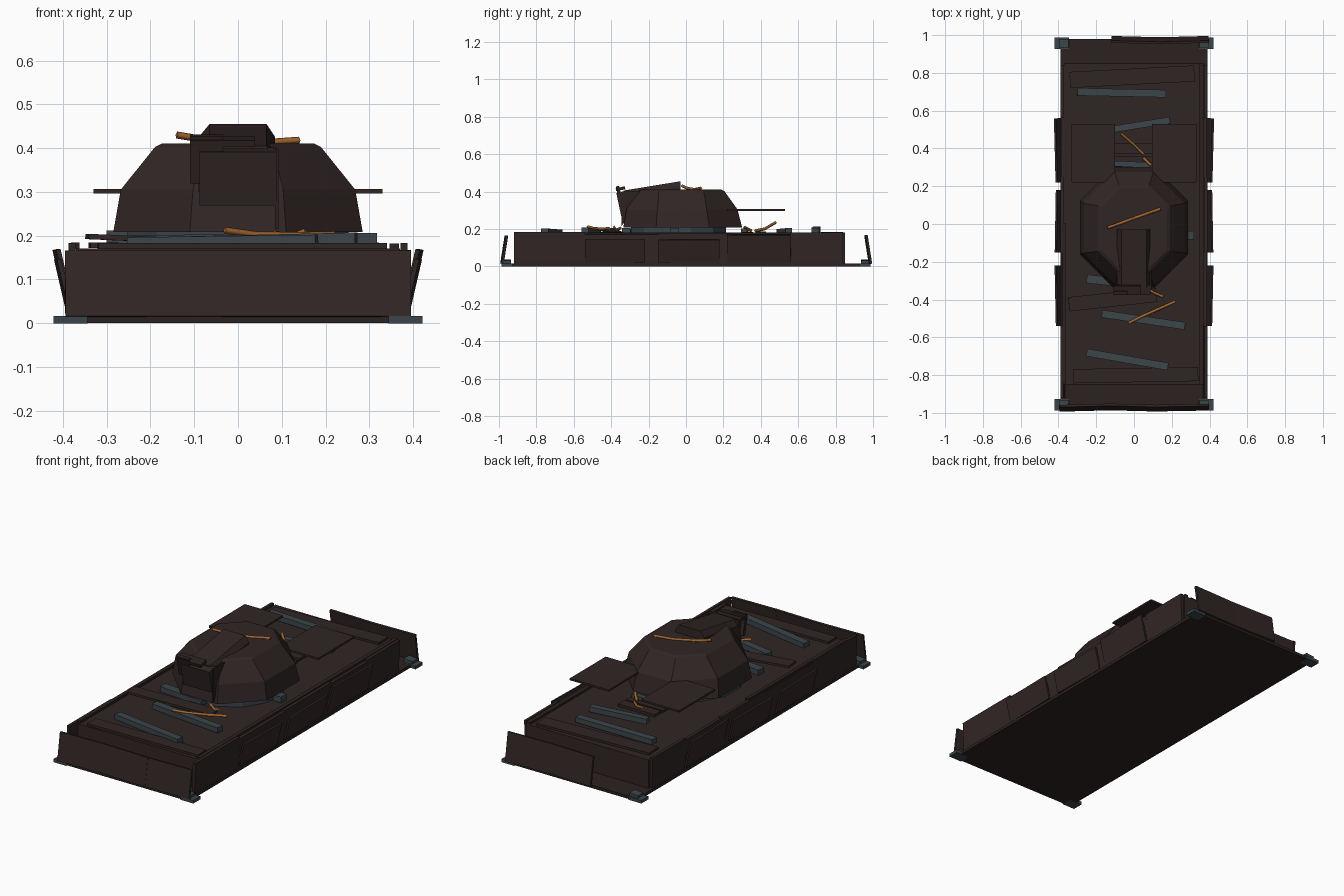
import bpy, bmesh
from math import radians, atan2, cos, sin, pi
from mathutils import Vector

old = bpy.data.objects.get("Cube")
if old:
    bpy.data.objects.remove(old)


def material(name, rgb):
    m = bpy.data.materials.new(name)
    m.use_nodes = True
    m.diffuse_color = (*rgb, 1)
    m.node_tree.nodes["Principled BSDF"].inputs["Base Color"].default_value = (*rgb, 1)
    m.node_tree.nodes["Principled BSDF"].inputs["Roughness"].default_value = 0.9
    return m


BROWN = material("charred brown", (0.030, 0.019, 0.018))
DARK = material("dark burnt plate", (0.024, 0.016, 0.015))
STEEL = material("blue grey steel", (0.045, 0.060, 0.069))
RUST = material("orange rust", (0.36, 0.13, 0.03))


def finish(name, bm, mat):
    bmesh.ops.recalc_face_normals(bm, faces=bm.faces)
    mesh = bpy.data.meshes.new(name)
    bm.to_mesh(mesh)
    bm.free()
    mesh.materials.append(mat)
    ob = bpy.data.objects.new(name, mesh)
    bpy.context.collection.objects.link(ob)
    return ob


def box(name, loc, size, mat, rot=(0, 0, 0)):
    bm = bmesh.new()
    bmesh.ops.create_cube(bm, size=1)
    bmesh.ops.scale(bm, vec=size, verts=bm.verts)
    ob = finish(name, bm, mat)
    ob.location = loc
    ob.rotation_euler = [radians(a) for a in rot]
    return ob


def beam(name, a, b, width, height, mat):
    """Box laid between two points."""
    a, b = Vector(a), Vector(b)
    d = b - a
    pitch = -atan2(d.z, d.xy.length)
    ob = box(name, (a + b) / 2, (d.length, width, height), mat)
    ob.rotation_euler = (0, pitch, atan2(d.y, d.x))
    return ob


def loft(name, rings, mat):
    """Closed solid through rings with equal point counts."""
    bm = bmesh.new()
    loops = [[bm.verts.new(p) for p in ring] for ring in rings]
    n = len(loops[0])
    for low, high in zip(loops, loops[1:]):
        for i in range(n):
            j = (i + 1) % n
            bm.faces.new((low[i], low[j], high[j], high[i]))
    bm.faces.new(loops[0][::-1])
    bm.faces.new(loops[-1])
    return finish(name, bm, mat)


def rod(name, points):
    """Thin bent rod."""
    cu = bpy.data.curves.new(name, "CURVE")
    cu.dimensions = "3D"
    cu.bevel_depth = 0.008
    cu.bevel_resolution = 0
    cu.use_fill_caps = True
    sp = cu.splines.new("POLY")
    sp.points.add(len(points) - 1)
    for p, co in zip(sp.points, points):
        p.co = (*co, 1)
    cu.materials.append(RUST)
    bpy.context.collection.objects.link(bpy.data.objects.new(name, cu))


# Ground slab and main hull
box("base_slab", (0, 0, 0.008), (0.78, 1.96, 0.016), DARK)
box("hull", (0, 0, 0.092), (0.74, 1.70, 0.156), BROWN)

# Corner feet
for sx, side in ((1, "left"), (-1, "right")):
    for sy, end in ((1, "back"), (-1, "front")):
        box(f"{end}_{side}_foot", (sx * 0.383, sy * 0.957, 0.008), (0.078, 0.06, 0.017), STEEL)
        box(f"{end}_{side}_foot_cap", (sx * 0.37, sy * 0.957, 0.025), (0.05, 0.045, 0.018),
            STEEL, (0, sx * 6, 0))

# End plates leaning against the slab
for x0, x1, turn in ((-0.395, -0.115, 1.5), (-0.12, 0.135, -1.5), (0.13, 0.395, 1)):
    box("front_plate", ((x0 + x1) / 2, -0.972, 0.09), (x1 - x0, 0.012, 0.152), BROWN, (-9, 0, turn))
for x0, x1, turn in ((-0.12, 0.14, -1.5), (0.13, 0.395, 1.5)):
    box("back_plate", ((x0 + x1) / 2, 0.974, 0.09), (x1 - x0, 0.012, 0.155), BROWN, (9, 0, turn))

# Side walls, with plates leaning outwards in the middle
for s, side in ((1, "left"), (-1, "right")):
    for y0, y1, top in ((-0.92, -0.54, 0.183), (-0.54, -0.15, 0.172),
                        (-0.15, 0.25, 0.178), (0.25, 0.56, 0.173), (0.56, 0.84, 0.182)):
        box(f"{side}_wall", (s * 0.377, (y0 + y1) / 2, (top + 0.016) / 2),
            (0.016, y1 - y0, top - 0.016), BROWN, (0, s * 2, 0))
    for y0, y1, top, turn in ((-0.54, -0.22, 0.148, 1.2), (-0.15, 0.18, 0.145, -1), (0.22, 0.56, 0.17, 1.5)):
        box(f"{side}_leaning_plate", (s * 0.398, (y0 + y1) / 2, (top + 0.02) / 2),
            (0.01, y1 - y0, top - 0.02), BROWN, (0, s * 13, -s * turn))
box("left_rail", (0.357, 0, 0.174), (0.022, 1.70, 0.016), DARK)
box("right_rail", (-0.372, -0.42, 0.176), (0.02, 0.85, 0.016), DARK)

# Loose planks on the deck
box("front_plank", (0.01, -0.80, 0.177), (0.66, 0.075, 0.012), BROWN, (0, 0, 1))
box("back_plank", (-0.01, 0.78, 0.178), (0.66, 0.085, 0.012), BROWN, (0, 0, 3))
beam("middle_plank", (-0.345, -0.425, 0.198), (0.12, -0.375, 0.178), 0.075, 0.012, BROWN)
for y, z in ((0.33, 0.176), (0.40, 0.18)):
    box("rear_hatch_slat", (0, y, z), (0.22, 0.055, 0.014), BROWN)

# Fallen steel beams
for a, b, w in (
        ((-0.30, 0.70, 0.198), (0.17, 0.69, 0.192), 0.04),
        ((-0.12, 0.50, 0.185), (0.19, 0.55, 0.190), 0.035),
        ((-0.10, 0.32, 0.188), (0.10, 0.31, 0.188), 0.03),
        ((-0.25, -0.29, 0.186), (0.02, -0.32, 0.190), 0.045),
        ((-0.17, -0.475, 0.183), (0.27, -0.54, 0.193), 0.04),
        ((-0.25, -0.68, 0.182), (0.18, -0.755, 0.188), 0.04)):
    beam("steel_beam", a, b, w, 0.028, STEEL)
box("steel_block", (0.293, -0.06, 0.19), (0.05, 0.045, 0.032), STEEL)

# Turret ring
loft("turret_ring", [[(0.262 * cos(pi * (i + 0.5) / 6), 0.262 * sin(pi * (i + 0.5) / 6) - 0.04, z)
                      for i in range(12)] for z in (0.168, 0.21)], STEEL)


# Faceted turret
def octagon(half_x, back, front, cut, z):
    c = cut
    return [(half_x, back - c, z), (half_x - c, back, z), (c - half_x, back, z), (-half_x, back - c, z),
            (-half_x, front + c, z), (c - half_x, front, z), (half_x - c, front, z), (half_x, front + c, z)]


loft("turret", [octagon(0.285, 0.30, -0.335, 0.175, 0.208), octagon(0.268, 0.275, -0.318, 0.165, 0.305),
                octagon(0.19, 0.205, -0.255, 0.11, 0.402), octagon(0.175, 0.19, -0.24, 0.10, 0.41)], BROWN)

# Raised gun housing with its broken front flap
loft("gun_housing", [[(-0.09, y, low), (0.085, y, low), (0.085, y, top - 0.03),
                      (0.065, y, top), (-0.065, y, top), (-0.09, y, top - 0.03)]
                     for y, low, top in ((-0.335, 0.30, 0.405), (-0.03, 0.385, 0.455))], BROWN)
box("front_flap", (0, -0.335, 0.335), (0.175, 0.05, 0.125), BROWN, (12, 0, 0))
box("flap_strip", (-0.072, -0.355, 0.375), (0.075, 0.018, 0.11), DARK, (12, 0, 0))
box("flap_lip", (-0.035, -0.35, 0.415), (0.145, 0.05, 0.016), DARK, (12, 0, 0))
loft("torn_side_plate", [[(x, -0.20, 0.40), (x, -0.345, 0.40), (x, -0.345, 0.215)]
                         for x in (0.085, 0.093)], DARK)

# Flat plates hanging off the back of the turret
for s, side in ((1, "left"), (-1, "right")):
    x0 = 0.095 if s > 0 else 0.1
    box(f"{side}_blown_plate", (s * (x0 + 0.33) / 2, 0.375, 0.301), (0.33 - x0, 0.31, 0.01), BROWN)

# Rusty rods
rod("turret_rod", [(-0.14, -0.02, 0.43), (-0.07, 0.005, 0.418), (0.04, 0.045, 0.411), (0.14, 0.08, 0.418)])
rod("front_rod", [(-0.03, -0.525, 0.212), (0.04, -0.49, 0.202), (0.13, -0.45, 0.200), (0.22, -0.41, 0.202)])
rod("short_front_rod", [(0.08, -0.35, 0.205), (0.12, -0.37, 0.195), (0.155, -0.385, 0.21)])
rod("back_rod", [(-0.07, 0.48, 0.235), (0, 0.42, 0.20), (0.05, 0.37, 0.19)])
rod("short_back_rod", [(0.05, 0.35, 0.19), (0.09, 0.31, 0.21)])
